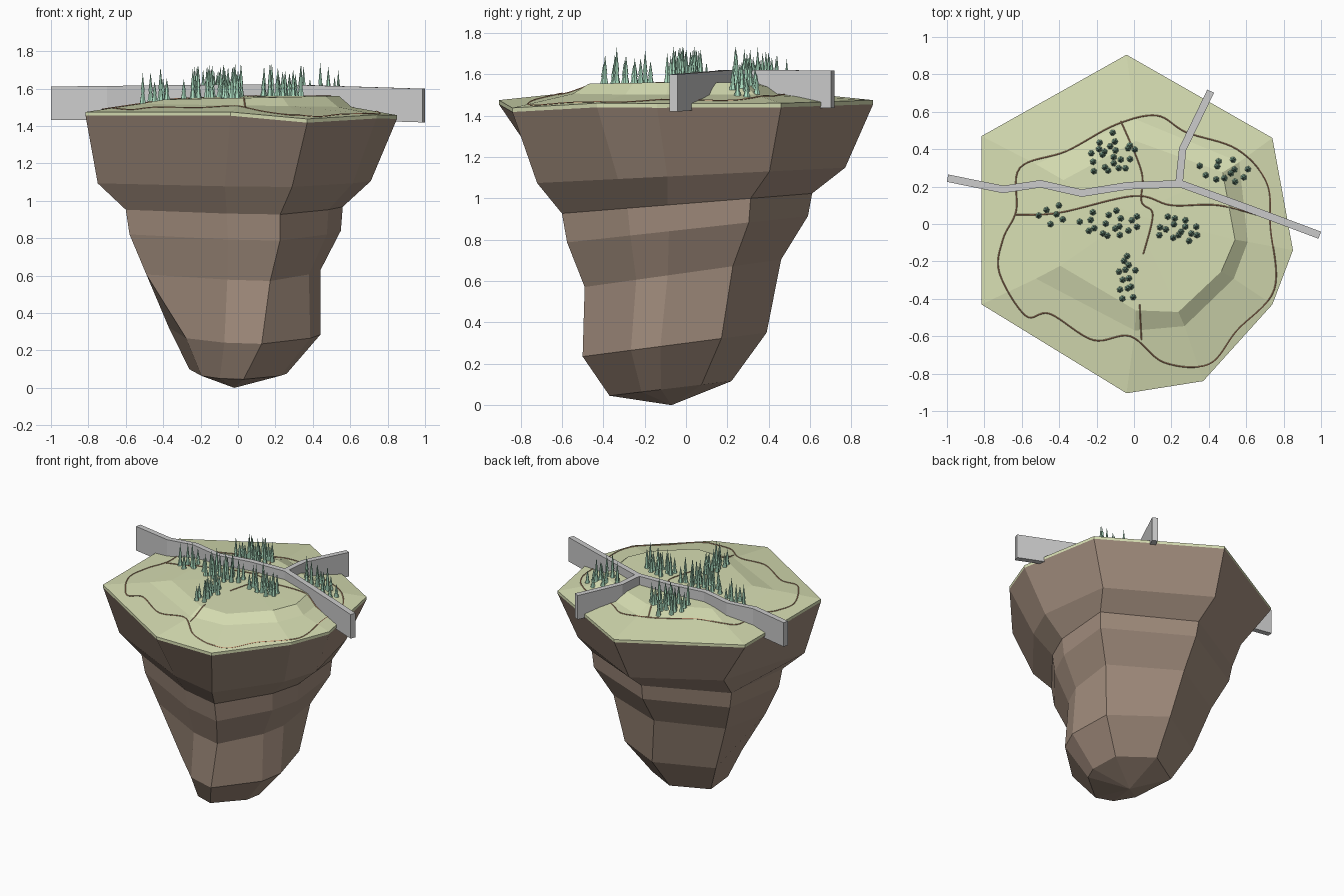
import bpy, bmesh, random
from math import cos, sin, pi, sqrt
from mathutils import Vector
from mathutils.bvhtree import BVHTree

if "Cube" in bpy.data.objects:
    bpy.data.objects.remove(bpy.data.objects["Cube"])

random.seed(4)


def material(name, rgb):
    m = bpy.data.materials.new(name)
    m.diffuse_color = (*rgb, 1)
    m.use_nodes = True
    m.node_tree.nodes["Principled BSDF"].inputs["Base Color"].default_value = m.diffuse_color
    return m


GRASS = material("grass", (0.68, 0.73, 0.45))
ROCK = material("rock", (0.36, 0.265, 0.205))
DIRT = material("dirt", (0.58, 0.30, 0.17))
LEAF = material("leaf", (0.42, 0.75, 0.55))


def finish(bm, name, mat=None):
    bmesh.ops.recalc_face_normals(bm, faces=bm.faces)
    me = bpy.data.meshes.new(name)
    bm.to_mesh(me)
    bm.free()
    if mat:
        me.materials.append(mat)
    ob = bpy.data.objects.new(name, me)
    bpy.context.collection.objects.link(ob)


def ring(bm, pts):
    return [bm.verts.new(p) for p in pts]


def bridge(bm, a, b):
    n = len(a)
    for i in range(n):
        bm.faces.new((a[i], a[(i + 1) % n], b[(i + 1) % n], b[i]))


def fan(bm, a, tip):
    v = bm.verts.new(tip)
    for i in range(len(a)):
        bm.faces.new((a[i], a[(i + 1) % len(a)], v))


# eight-cornered rim shared by the grass cap and the rock
OUTLINE = [(-0.04, 0.905), (0.74, 0.46), (0.85, -0.14), (0.74, -0.43),
           (0.37, -0.84), (-0.04, -0.905), (-0.815, -0.43), (-0.815, 0.47)]
RIM = [(x, y, 1.475 - 0.02 * max(x, 0) - (0.03 if i == 4 else 0)) for i, (x, y) in enumerate(OUTLINE)]
UNDER = [(x, y, z - 0.02) for x, y, z in RIM]

# rock: rim outline squeezed into each level's bounds (z, tilt along y, x0, x1, y0, y1)
LEVELS = [(1.11, 0.05, -0.75, 0.71, -0.72, 0.77), (0.975, 0.08, -0.60, 0.56, -0.60, 0.61),
          (0.85, 0.11, -0.58, 0.55, -0.575, 0.59), (0.64, 0.14, -0.49, 0.44, -0.49, 0.46),
          (0.30, 0.13, -0.37, 0.44, -0.50, 0.39), (0.09, 0.12, -0.26, 0.26, -0.37, 0.22)]
bm = bmesh.new()
prev = ring(bm, UNDER)
bm.faces.new(prev)
for k, (z, tilt, x0, x1, y0, y1) in enumerate(LEVELS):
    pts = []
    for i, (x, y) in enumerate(OUTLINE):
        px = x0 + (x + 0.815) / 1.665 * (x1 - x0)
        py = y0 + (y + 0.905) / 1.81 * (y1 - y0)
        if i == 1 and 0 < k < 4:      # back right corner bulges at mid height
            px = x1
        elif i == 4:                  # front right ridge leads, front corner recedes
            py = y0
            px -= 0.08 if k > 3 else 0
        elif i == 5:
            py *= 0.9
            px -= 0.08 if k > 3 else 0
        elif i == 6 and k > 3:        # front left corner tucks in low down
            px *= 0.75
        elif i == 7 and k == 0:       # back left corner tucks in high up
            px *= 0.8
        pts.append((px, py, z + tilt * py))
    cur = ring(bm, pts)
    bridge(bm, prev, cur)
    prev = cur
fan(bm, prev, (-0.02, -0.07, 0))
finish(bm, "rock_base", ROCK)


# grass cap: rim, slope and plateau are scaled copies of the outline
def scaled(factors, z, lean):
    return [(x * f + 0.03, y * f, z + lean * x * f) for (x, y), f in zip(OUTLINE, factors)]


SLOPE = scaled((0.62, 0.72, 0.68, 0.68, 0.65, 0.63, 0.68, 0.68), 1.51, -0.015)
PLATEAU = scaled((0.49, 0.60, 0.60, 0.59, 0.56, 0.51, 0.52, 0.50), 1.55, 0.02)
bm = bmesh.new()
prev = ring(bm, UNDER)
bm.faces.new(prev)
for pts in (RIM, SLOPE, PLATEAU):
    cur = ring(bm, pts)
    bridge(bm, prev, cur)
    prev = cur
fan(bm, prev, (0, 0.05, 1.56))
bmesh.ops.recalc_face_normals(bm, faces=bm.faces)
terrain = BVHTree.FromBMesh(bm)
finish(bm, "grass_cap", GRASS)


def ground(x, y):
    hit = terrain.ray_cast(Vector((x, y, 3)), Vector((0, 0, -1)))[0]
    return hit.z if hit else 1.47


# stone walls: mitred upright strips, lower toward their right end
def wall(name, path, width=0.04, height=0.18):
    bm = bmesh.new()
    pts = [Vector((x, y, 1.443 - 0.011 * abs(x - 0.1) - 0.02 * max(x - 0.3, 0))) for x, y in path]
    prev = None
    for i, p in enumerate(pts):
        d = (pts[min(i + 1, len(pts) - 1)] - pts[max(i - 1, 0)]).xy.normalized()
        s = Vector((-d.y, d.x, 0)) * width / 2
        up = Vector((0, 0, height))
        cur = ring(bm, [p - s, p + s, p + s + up, p - s + up])
        if prev:
            bridge(bm, prev, cur)
        else:
            bm.faces.new(cur)
        prev = cur
    bm.faces.new(prev)
    finish(bm, name)


wall("main_wall", [(-0.997, 0.245), (-0.70, 0.185), (-0.50, 0.215), (-0.28, 0.165),
                   (-0.03, 0.205), (0.25, 0.215), (0.62, 0.08), (0.993, -0.06)])
wall("branch_wall", [(0.24, 0.21), (0.26, 0.40), (0.41, 0.71)])


# dirt trails: thin ribs draped over the ground along a smooth curve
def trail(name, pts, closed=False, r=0.0035, steps=8):
    n = len(pts)
    line = []
    for i in range(n if closed else n - 1):
        p = [Vector(pts[k % n] if closed else pts[max(0, min(n - 1, k))]) for k in range(i - 1, i + 3)]
        for k in range(steps):
            t = k / steps
            line.append(p[1] + 0.5 * ((p[2] - p[0]) * t + (2 * p[0] - 5 * p[1] + 4 * p[2] - p[3]) * t * t
                                      + (3 * p[1] - p[0] - 3 * p[2] + p[3]) * t ** 3))
    if not closed:
        line.append(Vector(pts[-1]))
    m = len(line)
    bm = bmesh.new()
    rings = []
    for i, c in enumerate(line):
        a = line[(i + 1) % m] if closed else line[min(i + 1, m - 1)]
        b = line[i - 1] if closed else line[max(i - 1, 0)]
        d = (a - b).normalized()
        z = ground(c.x, c.y) + 0.001
        rings.append(ring(bm, [(c.x - d.y * r * cos(k * pi / 2), c.y + d.x * r * cos(k * pi / 2),
                                z + r * sin(k * pi / 2)) for k in range(4)]))
    for i in range(m if closed else m - 1):
        bridge(bm, rings[i], rings[(i + 1) % m])
    if not closed:
        bm.faces.new(rings[0])
        bm.faces.new(rings[-1])
    finish(bm, name, DIRT)


trail("loop_trail", [
    (-0.63, 0.07), (-0.61, 0.30), (-0.36, 0.39), (-0.10, 0.53), (0.12, 0.58), (0.28, 0.49), (0.55, 0.40),
    (0.71, 0.22), (0.73, -0.02), (0.75, -0.35), (0.55, -0.57), (0.40, -0.75), (0.16, -0.74), (-0.02, -0.60),
    (-0.22, -0.62), (-0.45, -0.48), (-0.58, -0.49), (-0.72, -0.26), (-0.70, -0.08)], closed=True)
trail("cross_trail", [(-0.63, 0.05), (-0.40, 0.06), (0.0, 0.15), (0.2, 0.10), (0.45, 0.10), (0.72, 0.03)])
trail("north_trail", [(-0.07, 0.55), (0.04, 0.28), (0.04, 0.12), (0.10, 0.05), (0.05, -0.16)])
trail("south_trail", [(0.03, -0.43), (0.04, -0.62)])


# pine groves: evenly spread trees of stacked cones inside an ellipse
def grove(name, cx, cy, rx, ry, count):
    bm = bmesh.new()
    for i in range(count):
        q, a = sqrt((i + 0.5) / count), i * 2.4
        x = cx + rx * q * cos(a) + random.uniform(-0.015, 0.015)
        y = cy + ry * q * sin(a) + random.uniform(-0.015, 0.015)
        z, h, spin = ground(x, y), random.uniform(0.09, 0.18), random.uniform(0, pi)
        for r, b, t in ((0.018, -0.03, 0.65), (0.012, 0.35, 1.0)):
            base = ring(bm, [(x + r * cos(spin + k * pi / 3), y + r * sin(spin + k * pi / 3), z + b * h)
                             for k in range(6)])
            bm.faces.new(base)
            fan(bm, base, (x, y, z + t * h))
    finish(bm, name, LEAF)


grove("north_grove", -0.12, 0.37, 0.13, 0.11, 22)
grove("northeast_grove", 0.49, 0.28, 0.16, 0.055, 12)
grove("west_grove", -0.45, 0.05, 0.08, 0.06, 6)
grove("middle_grove", -0.12, 0.0, 0.17, 0.08, 18)
grove("east_grove", 0.24, -0.03, 0.12, 0.075, 15)
grove("south_grove", -0.04, -0.29, 0.055, 0.14, 13)
